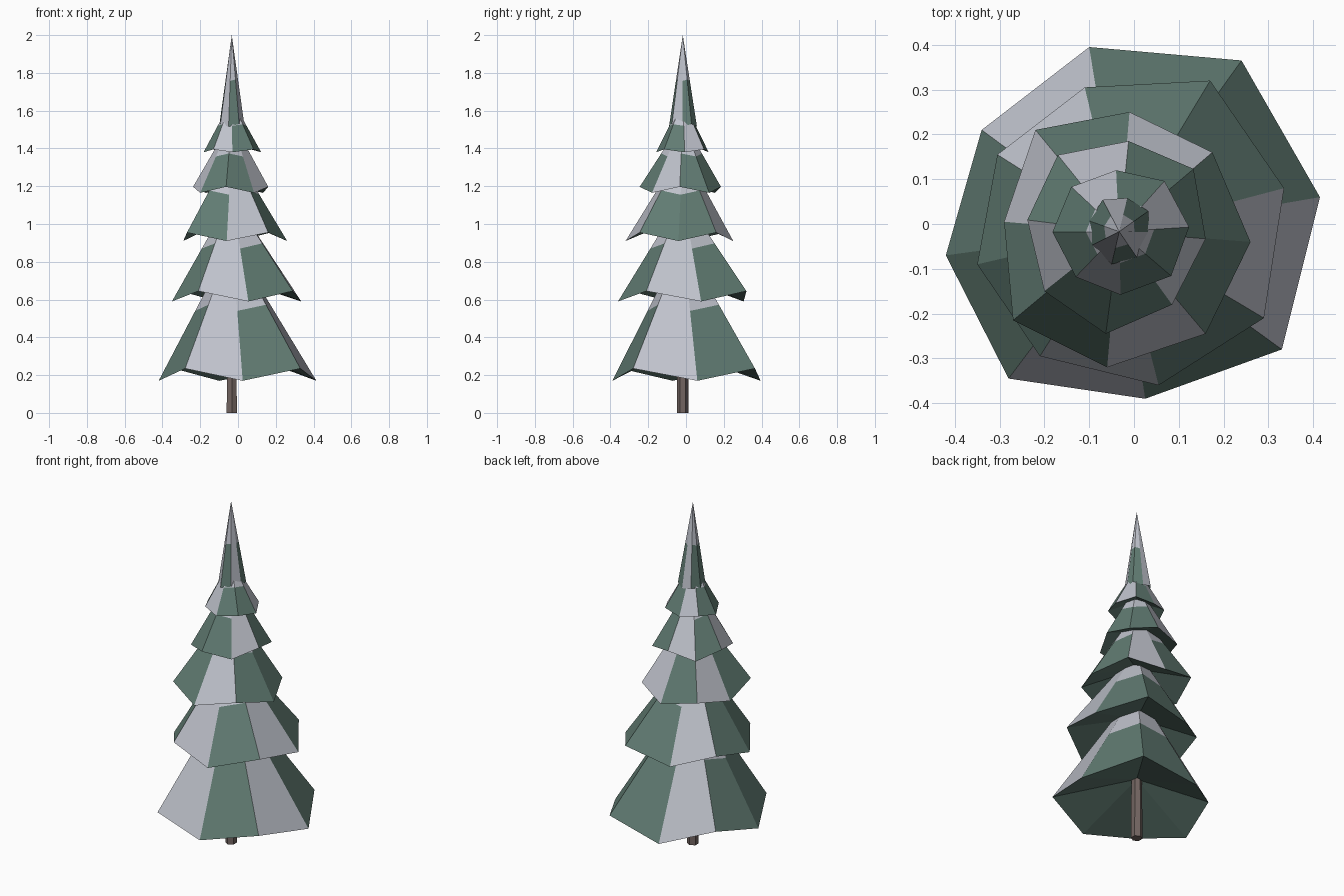
import bpy, bmesh, math
from mathutils import Vector

if "Cube" in bpy.data.objects:
    bpy.data.objects.remove(bpy.data.objects["Cube"])


def material(name, rgb):
    m = bpy.data.materials.new(name)
    m.diffuse_color = (*rgb, 1)
    m.use_nodes = True
    m.node_tree.nodes["Principled BSDF"].inputs["Base Color"].default_value = m.diffuse_color
    return m


GREEN = material("needles", (0.12, 0.2, 0.17))
SNOW = material("snow", (0.52, 0.54, 0.6))
BARK = material("bark", (0.17, 0.13, 0.12))
AXIS = (-0.033, -0.017)          # the stem stands slightly off centre


def finish(bm, name, mats):
    bmesh.ops.recalc_face_normals(bm, faces=bm.faces)
    me = bpy.data.meshes.new(name)
    bm.to_mesh(me)
    bm.free()
    for m in mats:
        me.materials.append(m)
    bpy.context.collection.objects.link(bpy.data.objects.new(name, me))


def tier(name, corners, low, high, top, low_first, snowy):
    """Zigzag eight-sided cone: patchy skirt, snowy cap, hollow underside."""
    bm = bmesh.new()
    apex = Vector((*AXIS, top))
    rim = [Vector((x, y, low if (i % 2 == 0) == low_first else high))
           for i, (x, y) in enumerate(corners)]
    outer = [bm.verts.new(p) for p in rim]
    middle = [bm.verts.new(p.lerp(apex, 0.5)) for p in rim]
    tip = bm.verts.new(apex)
    hollow = bm.verts.new((*AXIS, low + 0.26 * (top - low)))
    n = len(rim)
    for i in range(n):
        j = (i + 1) % n
        skirt = bm.faces.new((outer[i], outer[j], middle[j], middle[i]))
        skirt.material_index = int(i in snowy)
        bm.faces.new((middle[i], middle[j], tip)).material_index = 1
        bm.faces.new((outer[j], outer[i], hollow))
    finish(bm, name, (GREEN, SNOW))


# Branch tiers, bottom to top (corners run counter-clockwise from +x)
tier("bottom_branches",
     [(.415, .06), (.24, .365), (-.10, .395), (-.34, .21),
      (-.42, -.07), (-.28, -.345), (.025, -.39), (.33, -.28)],
     .17, .235, .91, True, (2, 5, 7))
tier("second_branches",
     [(.335, .08), (.17, .32), (-.11, .305), (-.305, .155),
      (-.35, -.09), (-.21, -.295), (.055, -.36), (.29, -.21)],
     .59, .645, 1.15, True, (2, 5, 7))
tier("third_branches",
     [(.26, -.04), (.175, .16), (-.01, .25), (-.22, .21),
      (-.29, .005), (-.27, -.215), (-.06, -.32), (.16, -.245)],
     .91, .955, 1.40, True, (1, 3, 6))
tier("fourth_branches",
     [(.16, -.033), (.133, .123), (-.012, .185), (-.17, .154),
      (-.238, .009), (-.2, -.15), (-.063, -.245), (.085, -.18)],
     1.165, 1.197, 1.55, False, (2, 4, 7))
tier("fifth_branches",
     [(.123, -.007), (.068, .096), (-.04, .12), (-.14, .083),
      (-.182, -.018), (-.13, -.118), (-.03, -.158), (.083, -.116)],
     1.38, 1.395, 1.66, True, (0, 2, 5))
tier("tree_top",
     [(.035, -.018), (.032, .029), (-.015, .058), (-.07, .054),
      (-.1, .007), (-.093, -.047), (-.05, -.09), (.006, -.074)],
     1.515, 1.53, 2.0, True, (2, 5, 7))

# Trunk
bm = bmesh.new()
bmesh.ops.create_cone(bm, cap_ends=True, segments=6, radius1=.031, radius2=.028, depth=.5)
bmesh.ops.translate(bm, verts=bm.verts, vec=(*AXIS, .25))
finish(bm, "trunk", (BARK,))
